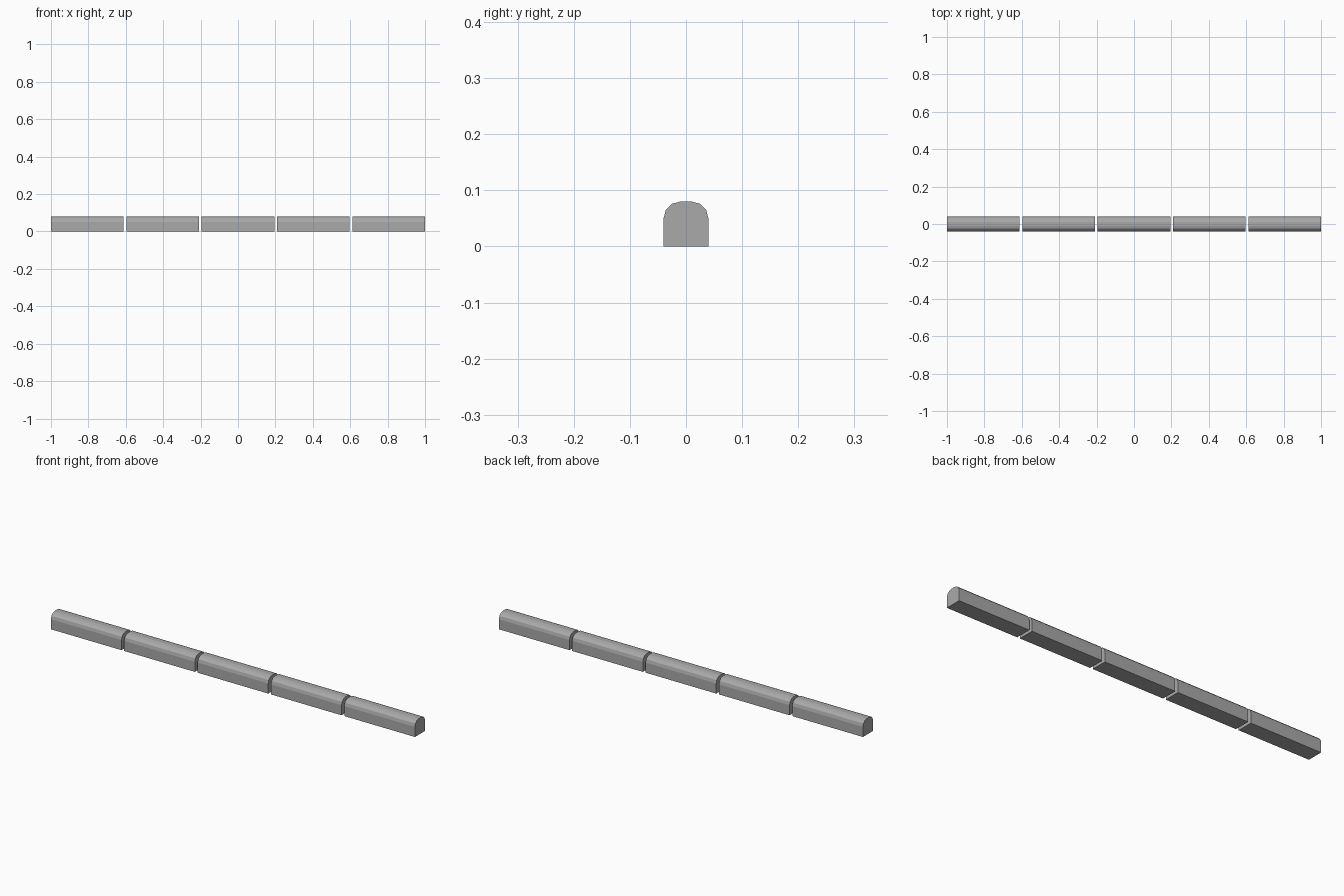
import bpy, bmesh

if "Cube" in bpy.data.objects:
    bpy.data.objects.remove(bpy.data.objects["Cube"])

COUNT, LENGTH, GAP = 5, 0.388, 0.015
WIDTH, HEIGHT, RADIUS = 0.08, 0.08, 0.03

# Dark grey stone
stone = bpy.data.materials.new("dark_stone")
stone.diffuse_color = (0.4, 0.4, 0.4, 1)
stone.use_nodes = True
stone.node_tree.nodes["Principled BSDF"].inputs["Base Color"].default_value = stone.diffuse_color


def kerb_stone(name, x):
    """Block with its two long top edges rounded over."""
    bm = bmesh.new()
    bmesh.ops.create_cube(bm, size=1)
    bmesh.ops.scale(bm, vec=(LENGTH, WIDTH, HEIGHT), verts=bm.verts)
    bmesh.ops.translate(bm, vec=(0, 0, HEIGHT / 2), verts=bm.verts)
    top_edges = [e for e in bm.edges
                 if all(v.co.z > HEIGHT / 2 for v in e.verts)
                 and abs(e.verts[0].co.x - e.verts[1].co.x) > LENGTH / 2]
    bmesh.ops.bevel(bm, geom=top_edges, offset=RADIUS, offset_type='OFFSET',
                    segments=3, profile=0.5, affect='EDGES')
    mesh = bpy.data.meshes.new(name)
    bm.to_mesh(mesh)
    bm.free()
    mesh.materials.append(stone)
    obj = bpy.data.objects.new(name, mesh)
    obj.location.x = x
    bpy.context.collection.objects.link(obj)


# Row of separate stones with narrow joints
for i in range(COUNT):
    kerb_stone(f"kerb_stone_{i + 1}", (i - (COUNT - 1) / 2) * (LENGTH + GAP))
